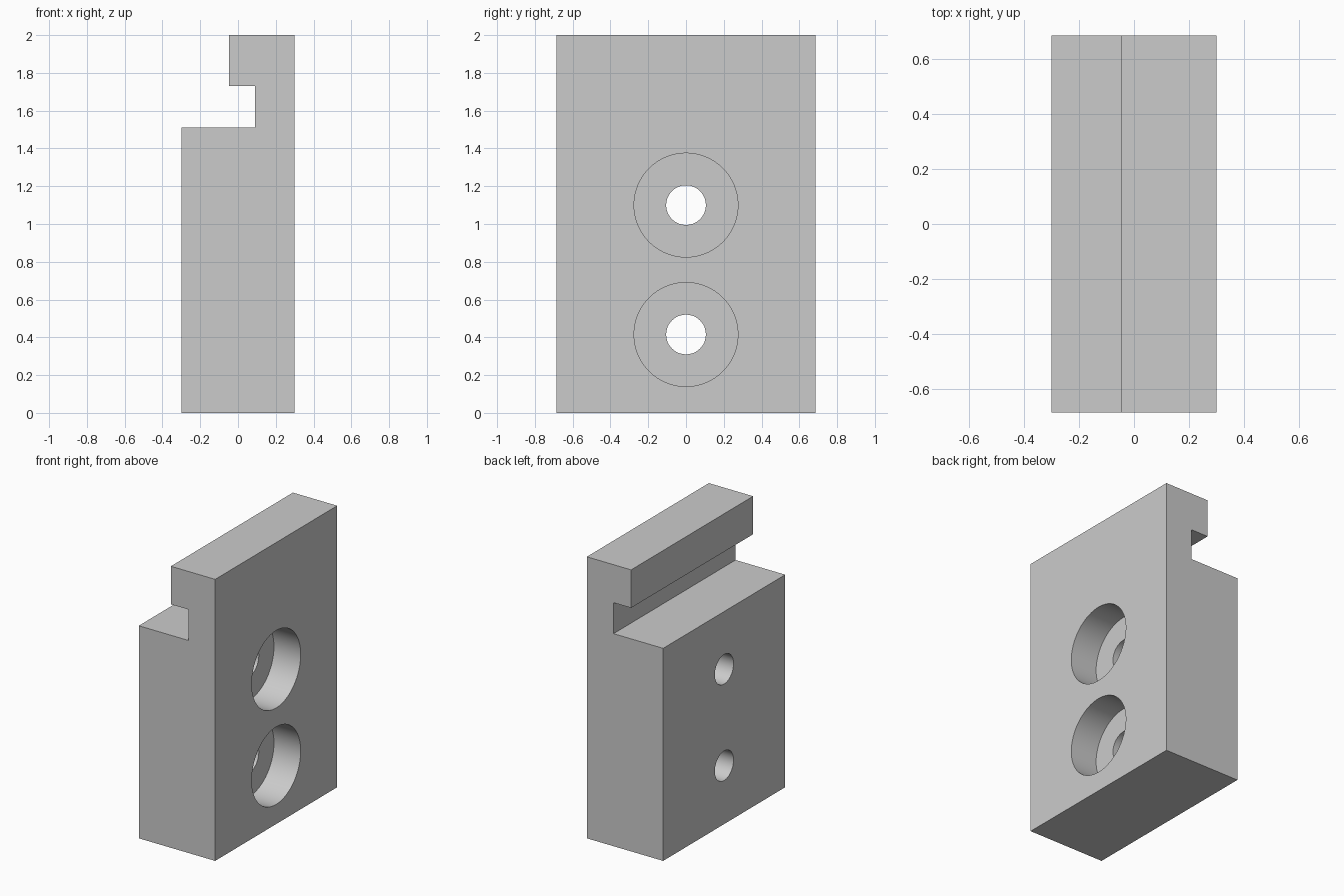
import bpy, bmesh, math
from mathutils import Matrix

if "Cube" in bpy.data.objects:
    bpy.data.objects.remove(bpy.data.objects["Cube"], do_unlink=True)

HALF_X, HALF_Y = 0.3, 0.685
HOLE_HEIGHTS = (0.415, 1.1)
BORE_DEPTH = 0.21

grey = bpy.data.materials.new("plain grey")
grey.use_nodes = True
colour = (0.6, 0.6, 0.6, 1)
grey.diffuse_color = colour
grey.node_tree.nodes["Principled BSDF"].inputs["Base Color"].default_value = colour


def add_object(name, bm):
    bmesh.ops.recalc_face_normals(bm, faces=bm.faces)
    mesh = bpy.data.meshes.new(name)
    bm.to_mesh(mesh)
    bm.free()
    mesh.materials.append(grey)
    obj = bpy.data.objects.new(name, mesh)
    bpy.context.collection.objects.link(obj)
    return obj


def add_cutter(name, radius, x_start, x_end):
    """One cylinder along x at each hole height."""
    bm = bmesh.new()
    for z in HOLE_HEIGHTS:
        place = Matrix.Translation(((x_start + x_end) / 2, 0, z)) @ Matrix.Rotation(math.pi / 2, 4, "Y")
        bmesh.ops.create_cone(bm, cap_ends=True, segments=96, radius1=radius,
                              radius2=radius, depth=x_end - x_start, matrix=place)
    obj = add_object(name, bm)
    obj.hide_render = True
    return obj


# Block with the hooked lip, extruded from its side profile
profile = [(-HALF_X, 0), (HALF_X, 0), (HALF_X, 2), (-0.048, 2),
           (-0.048, 1.73), (0.09, 1.73), (0.09, 1.51), (-HALF_X, 1.51)]
bm = bmesh.new()
face = bm.faces.new([bm.verts.new((x, -HALF_Y, z)) for x, z in profile])
side = bmesh.ops.extrude_face_region(bm, geom=[face])["geom"]
bmesh.ops.translate(bm, vec=(0, 2 * HALF_Y, 0),
                    verts=[v for v in side if isinstance(v, bmesh.types.BMVert)])
block = add_object("hooked_block", bm)

# Counterbored screw holes
cutters = [add_cutter("counterbore_cutter", 0.275, HALF_X - BORE_DEPTH, HALF_X + 0.1),
           add_cutter("screw_hole_cutter", 0.105, -HALF_X - 0.1, HALF_X + 0.05)]
bpy.ops.object.select_all(action="DESELECT")
block.select_set(True)
bpy.context.view_layer.objects.active = block
for cutter in cutters:
    cut = block.modifiers.new(cutter.name, "BOOLEAN")
    cut.operation = "DIFFERENCE"
    cut.solver = "EXACT"
    cut.object = cutter
    bpy.ops.object.modifier_apply(modifier=cut.name)
    bpy.data.objects.remove(cutter, do_unlink=True)

# Smooth bores, sharp edges
bpy.ops.object.shade_smooth_by_angle(angle=math.radians(30))
